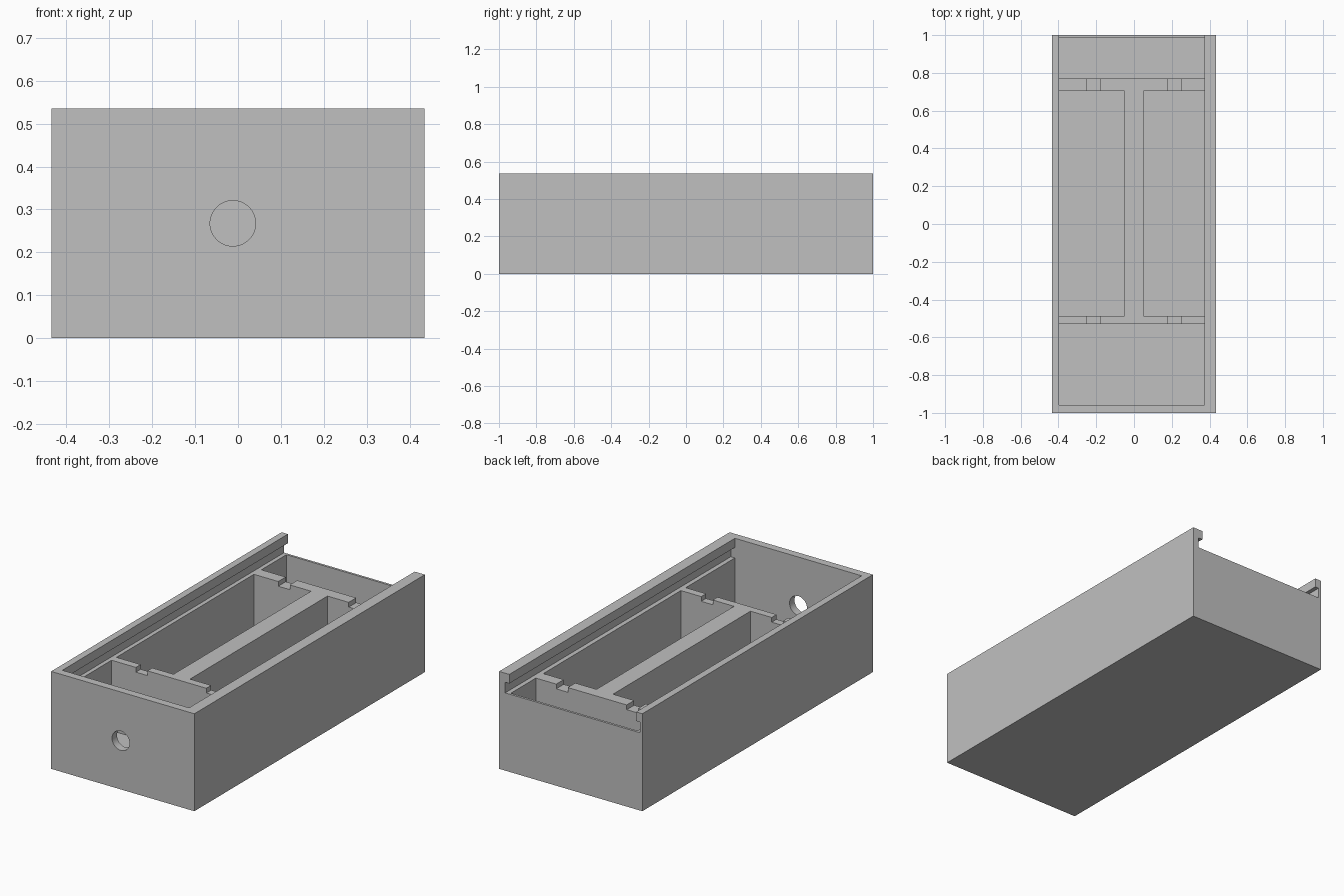
import bpy
import math

cube = bpy.data.objects.get("Cube")
if cube:
    bpy.data.objects.remove(cube, do_unlink=True)

# Main dimensions
HALF_W, HEIGHT, FLOOR = 0.435, 0.535, 0.04
LEDGE, LIP = 0.427, 0.485            # lid groove bottom and top
IN_L, IN_R = -0.397, 0.373           # pocket side walls
FRONT, BACK = -0.957, 0.987          # pocket end walls
DIVIDERS = ((-0.53, -0.488), (0.705, 0.77))
SPINE = 0.05
ABOVE = LEDGE + 0.03

grey = bpy.data.materials.new("plain grey")
grey.use_nodes = True
colour = (0.53, 0.53, 0.53, 1)
grey.diffuse_color = colour
grey.node_tree.nodes["Principled BSDF"].inputs["Base Color"].default_value = colour


def box(name, x, y, z):
    """Box spanning the given ranges."""
    bpy.ops.mesh.primitive_cube_add(size=1)
    ob = bpy.context.object
    ob.name = name
    for v in ob.data.vertices:
        v.co = [r[0] if c < 0 else r[1] for c, r in zip(v.co, (x, y, z))]
    return ob


body = box("box_body", (-HALF_W, HALF_W), (-1, 1), (0, HEIGHT))
body.data.materials.append(grey)

# Sliding lid track, open at the back
cutters = [
    box("lid_groove", (-0.42, 0.398), (FRONT, 1.1), (LEDGE, LIP)),
    box("lid_opening", (IN_L, IN_R), (FRONT, 1.1), (LIP - 0.02, HEIGHT + 0.1)),
]

# Compartments: front, back and the two long bays beside the spine
(front_a, front_b), (back_a, back_b) = DIVIDERS
depth = (FLOOR, ABOVE)
cutters += [
    box("front_pocket", (IN_L, IN_R), (FRONT, front_a), depth),
    box("back_pocket", (IN_L, IN_R), (back_b, BACK), depth),
    box("right_bay", (IN_L, -SPINE), (front_b, back_a), depth),
    box("left_bay", (SPINE, IN_R), (front_b, back_a), depth),
]

# Wire notches across the divider tops
for y0, y1 in DIVIDERS:
    for x in (-0.214, 0.214):
        cutters.append(box("wire_notch", (x - 0.035, x + 0.035),
                           (y0 - 0.01, y1 + 0.01), (LEDGE - 0.026, ABOVE)))

# Round hole through the front wall
bpy.ops.mesh.primitive_cylinder_add(vertices=64, radius=0.053, depth=0.2,
                                    location=(-0.012, -1, HEIGHT / 2),
                                    rotation=(math.pi / 2, 0, 0))
cutters.append(bpy.context.object)

for cutter in cutters:
    cutter.hide_render = True
    mod = body.modifiers.new(cutter.name, 'BOOLEAN')
    mod.operation = 'DIFFERENCE'
    mod.solver = 'EXACT'
    mod.object = cutter

# Bake the cuts and discard the cutters
bpy.context.view_layer.update()
result = bpy.data.meshes.new_from_object(
    body.evaluated_get(bpy.context.evaluated_depsgraph_get()))
body.modifiers.clear()
body.data = result
body.data.materials.clear()
body.data.materials.append(grey)
for poly in body.data.polygons:
    poly.material_index = 0
for cutter in cutters:
    bpy.data.objects.remove(cutter, do_unlink=True)

# Smooth only the hole wall
bpy.ops.object.select_all(action='DESELECT')
body.select_set(True)
bpy.context.view_layer.objects.active = body
bpy.ops.object.shade_smooth_by_angle(angle=math.radians(30))
